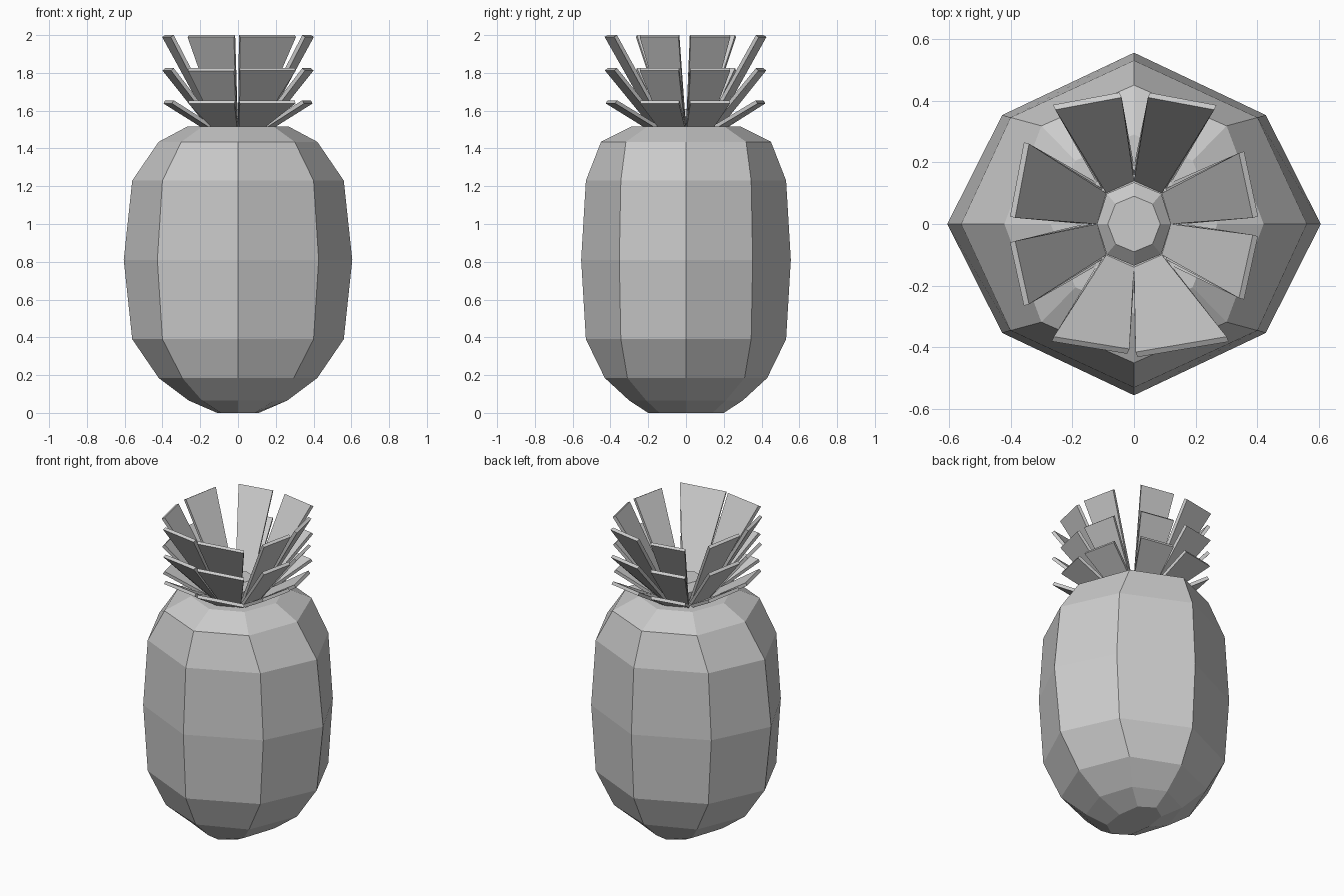
import bpy, bmesh, math
from mathutils import Vector

cube = bpy.data.objects.get("Cube")
if cube:
    bpy.data.objects.remove(cube)

grey = bpy.data.materials.new("plain grey")
grey.use_nodes = True
grey.diffuse_color = (0.6, 0.6, 0.6, 1)
grey.node_tree.nodes["Principled BSDF"].inputs["Base Color"].default_value = (0.6, 0.6, 0.6, 1)


def finish(name, bm):
    bmesh.ops.recalc_face_normals(bm, faces=bm.faces)
    mesh = bpy.data.meshes.new(name)
    bm.to_mesh(mesh)
    bm.free()
    mesh.materials.append(grey)
    obj = bpy.data.objects.new(name, mesh)
    bpy.context.collection.objects.link(obj)
    return obj


def octagon(x, y, dx, dy):
    return [(x, 0), (dx, dy), (0, y), (-dx, dy), (-x, 0), (-dx, -dy), (0, -y), (dx, -dy)]


def loft(name, rings):
    """Skin eight-sided rings given as z, side radius, front radius, corner x, corner y."""
    bm = bmesh.new()
    loops = [[bm.verts.new((px, py, z)) for px, py in octagon(*r)] for z, *r in rings]
    for low, high in zip(loops, loops[1:]):
        for i in range(8):
            j = (i + 1) % 8
            bm.faces.new((low[i], low[j], high[j], high[i]))
    bm.faces.new(loops[0][::-1])
    bm.faces.new(loops[-1])
    return finish(name, bm)


# Faceted fruit body
loft("fruit_body", [
    (0.00, 0.11, 0.20, 0.09, 0.14),
    (0.065, 0.26, 0.30, 0.19, 0.21),
    (0.185, 0.42, 0.43, 0.295, 0.31),
    (0.39, 0.56, 0.53, 0.40, 0.345),
    (0.81, 0.605, 0.555, 0.427, 0.353),
    (1.23, 0.56, 0.53, 0.40, 0.345),
    (1.435, 0.42, 0.45, 0.30, 0.318),
    (1.515, 0.27, 0.29, 0.19, 0.205),
])

# Short core inside the crown
loft("crown_core", [
    (1.51, 0.12, 0.135, 0.088, 0.098),
    (1.57, 0.12, 0.135, 0.088, 0.098),
    (1.61, 0.085, 0.09, 0.06, 0.065),
])

# Crown leaves: outer corner pairs, counterclockwise from the left side
BASE_Z = 1.515
base = octagon(0.12, 0.14, 0.09, 0.10)
tips = [
    ((0.385, 0.02), (0.34, 0.23)), ((0.26, 0.37), (0.045, 0.41)),
    ((-0.04, 0.41), (-0.255, 0.37)), ((-0.34, 0.26), (-0.385, 0.02)),
    ((-0.385, -0.055), (-0.34, -0.26)), ((-0.26, -0.365), (-0.015, -0.405)),
    ((0.005, -0.415), (0.30, -0.365)), ((0.34, -0.24), (0.385, -0.035)),
]


def leaf(name, i, top, spread):
    a, b = (Vector((x * spread, y * spread, BASE_Z)) for x, y in (base[i], base[(i + 1) % 8]))
    c, d = (Vector((x, y, top)) for x, y in reversed(tips[i]))
    normal = (b - a).cross(d - a).normalized()
    if normal.z > 0:
        normal.negate()
    bm = bmesh.new()
    inner = [bm.verts.new(p) for p in (a, b, c, d)]
    outer = [bm.verts.new(p + normal * 0.02) for p in (a, b, c, d)]
    bm.faces.new(inner)
    bm.faces.new(outer[::-1])
    for k in range(4):
        m = (k + 1) % 4
        bm.faces.new((inner[k], inner[m], outer[m], outer[k]))
    finish(name, bm)


for tier, top, spread in (("lower", 1.655, 1.35), ("middle", 1.825, 1.15), ("upper", 2.0, 1.0)):
    for i in range(8):
        leaf(f"{tier}_leaf_{i + 1}", i, top, spread)
